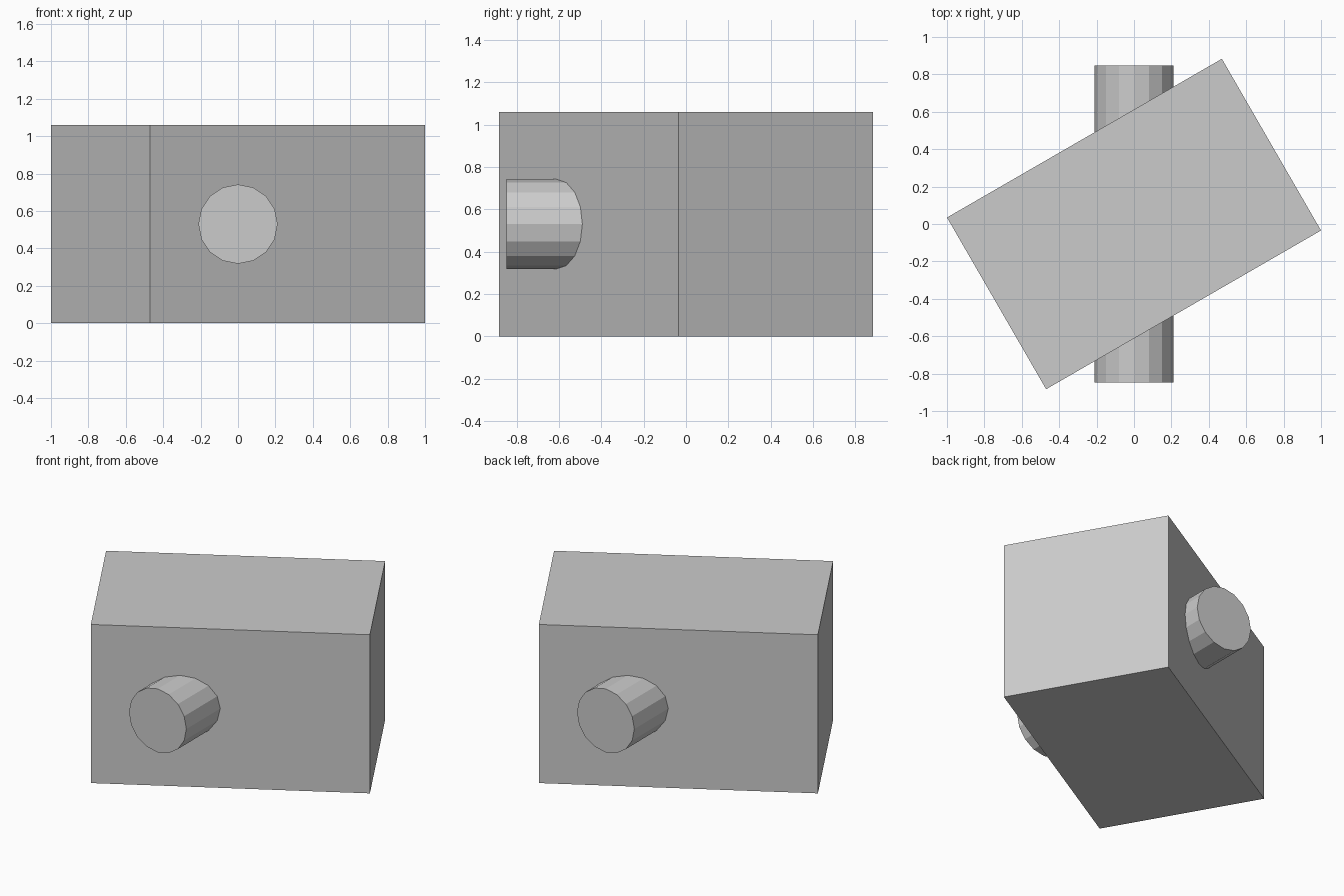
import bpy
from math import radians

if "Cube" in bpy.data.objects:
    bpy.data.objects.remove(bpy.data.objects["Cube"])

HEIGHT = 1.06
LENGTH = 1.697

# Main block, turned 30 degrees about z
bpy.ops.mesh.primitive_cube_add(size=1, location=(0, 0, HEIGHT / 2),
                                rotation=(0, 0, radians(30)))
block = bpy.context.object
block.name = "block"
block.scale = (LENGTH, HEIGHT, HEIGHT)

# Sixteen-sided pin running front to back through the block
bpy.ops.mesh.primitive_cylinder_add(vertices=16, radius=0.212, depth=LENGTH,
                                    location=(0, 0, HEIGHT / 2),
                                    rotation=(radians(90), 0, 0))
bpy.context.object.name = "through_pin"
